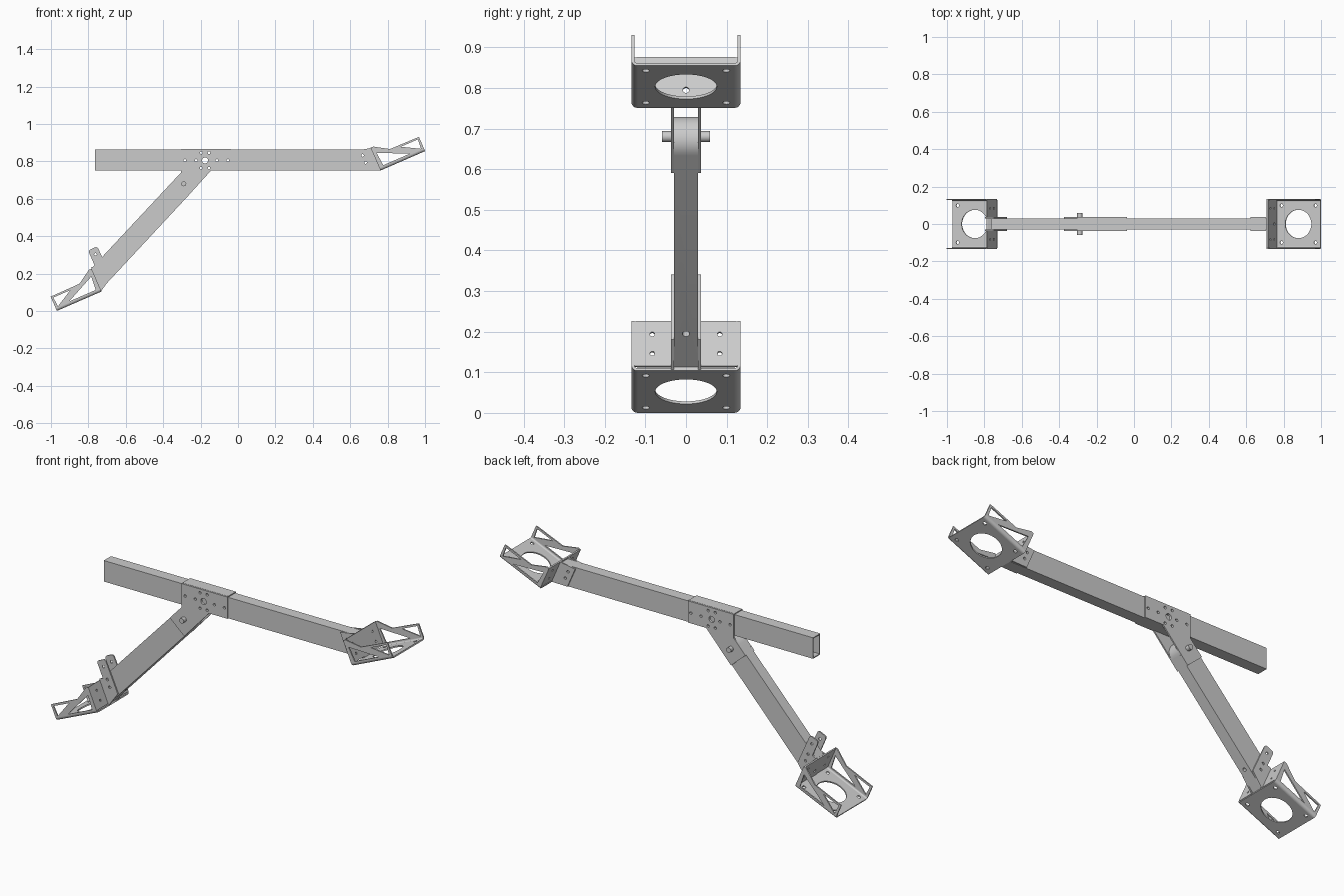
import bpy, bmesh, math
from mathutils import Vector, Matrix

if "Cube" in bpy.data.objects:
    bpy.data.objects.remove(bpy.data.objects["Cube"])

X, Y, Z = Vector((1, 0, 0)), Vector((0, 1, 0)), Vector((0, 0, 1))
T = 0.007                      # sheet thickness
TILT = math.radians(23.5)


def disc(a, b, r, n=14):
    return [(a + r * math.cos(2 * math.pi * i / n), b + r * math.sin(2 * math.pi * i / n)) for i in range(n)]


def arc(a, b, r, d0, d1, n=6):
    return [(a + r * math.cos(math.radians(d0 + (d1 - d0) * i / n)),
             b + r * math.sin(math.radians(d0 + (d1 - d0) * i / n))) for i in range(n + 1)]


def rect(a0, a1, b0, b1, r=0):
    if not r:
        return [(a0, b0), (a1, b0), (a1, b1), (a0, b1)]
    return (arc(a0 + r, b0 + r, r, 180, 270) + arc(a1 - r, b0 + r, r, 270, 360)
            + arc(a1 - r, b1 - r, r, 0, 90) + arc(a0 + r, b1 - r, r, 90, 180))


def finish(me):
    bm = bmesh.new()
    bm.from_mesh(me)
    bmesh.ops.remove_doubles(bm, verts=bm.verts, dist=1e-5)
    bmesh.ops.recalc_face_normals(bm, faces=bm.faces)
    bm.to_mesh(me)
    bm.free()
    me.shade_smooth()
    me.set_sharp_from_angle(angle=math.radians(35))


def plate(name, loops, depth, a, b, origin):
    """Extrude an outline (first loop) with holes (other loops) about origin, in the a-b plane."""
    cu = bpy.data.curves.new(name, 'CURVE')
    cu.dimensions, cu.fill_mode, cu.extrude = '2D', 'BOTH', depth / 2
    for loop in loops:
        s = cu.splines.new('POLY')
        s.points.add(len(loop) - 1)
        for pt, (u, v) in zip(s.points, loop):
            pt.co = (u, v, 0, 1)
        s.use_cyclic_u = True
    tmp = bpy.data.objects.new(name + "_curve", cu)
    bpy.context.collection.objects.link(tmp)
    dg = bpy.context.evaluated_depsgraph_get()
    me = bpy.data.meshes.new_from_object(tmp.evaluated_get(dg))
    bpy.data.objects.remove(tmp)
    n = a.cross(b)
    m = Matrix((a, b, n)).transposed().to_4x4()
    m.translation = origin
    me.transform(m)
    finish(me)
    ob = bpy.data.objects.new(name, me)
    bpy.context.collection.objects.link(ob)
    return ob


def drill(ob, loops, depth, a, b, origin):
    cut = plate("cutter", loops, depth, a, b, origin)
    cut.hide_render = True
    mod = ob.modifiers.new("holes", 'BOOLEAN')
    mod.object, mod.operation, mod.solver = cut, 'DIFFERENCE', 'EXACT'
    dg = bpy.context.evaluated_depsgraph_get()
    me = bpy.data.meshes.new_from_object(ob.evaluated_get(dg))
    ob.modifiers.clear()
    ob.data = me
    bpy.data.objects.remove(cut)
    finish(me)


def tray(side, o, p, q, ear, ear_holes):
    """Folded sheet tray: p runs outward along the base, q is the base normal."""
    L, W, R = 0.26, 0.134, 0.014
    c = L / 2
    # base with large opening and four bolt holes
    plate(side + "_tray_base",
          [rect(0, L, -W + R, W - R), disc(c, 0, 0.076, 48)]
          + [disc(c + i * 0.099, j * 0.099, 0.009) for i in (-1, 1) for j in (-1, 1)],
          T, p, Y, o + q * T / 2)
    # back plate with tongue
    r = 0.014
    outline = ([(-0.035, 0), (0.035, 0), (0.035, 0.012)] + arc(W - r, 0.012 + r, r, 270, 360)
               + arc(W - r, 0.133 - r, r, 0, 90) + arc(-W + r, 0.133 - r, r, 90, 180)
               + arc(-W + r, 0.012 + r, r, 180, 270) + [(-0.035, 0.012)])
    plate(side + "_tray_back",
          [outline, disc(0, 0.045, 0.008)]
          + [disc(j * 0.083, k, 0.006) for j in (-1, 1) for k in (0.046, 0.098)],
          T, Y, q, o + p * T / 2)
    for s, tag in ((-1, "front"), (1, "rear")):
        # rounded bend between base and cheek
        bend = arc(W - R, R, R, 270, 360) + arc(W - R, R, R - T, 360, 270)
        plate(f"{side}_tray_bend_{tag}", [[(s * u, v) for u, v in bend]], L, Y, q, o + p * c)
        # cheek with two triangular windows
        plate(f"{side}_tray_cheek_{tag}",
              [[(0, R), (L, R), (L, 0.083), (0.092, 0.085), (0.015, 0.133), (0, 0.133)],
               [(0.249, 0.073), (0.15, 0.073), (0.245, 0.02)],
               [(0.18, 0.02), (0.025, 0.02), (0.018, 0.095)]],
              T, p, q, o + Y * s * (W - T / 2))
        # clamping ear
        plate(f"{side}_ear_{tag}", [ear] + [disc(u, v, 0.007) for u, v in ear_holes],
              T, p, q, o + Y * s * (0.03 + T / 2))


# main beam: hollow tube with slanted right end
z0, z1 = 0.751, 0.862
beam = plate("main_beam", [rect(-0.03, 0.03, z0, z1), rect(-0.025, 0.025, z0 + 0.005, z1 - 0.005)],
             1.48, Y, Z, Vector((-0.025, 0, 0)))
for v in beam.data.vertices:
    if v.co.x > 0:
        v.co.x = 0.762 - 0.435 * (v.co.z - z0)

# centre joint holes, shared by beam and cheek plates
hx, hz = -0.176, 0.805
joint_holes = [disc(hx, hz, 0.016, 20)]
joint_holes += [disc(hx + d, hz, 0.007) for d in (-0.108, -0.048, 0.063, 0.122)]
joint_holes += [disc(hx + i * 0.021, hz + j * 0.041, 0.007) for i in (-1, 1) for j in (-1, 1)]
drill(beam, joint_holes, 0.2, X, Z, Vector((0, 0, 0)))

# centre bracket: two cheeks and a top strap
outline = [(-0.305, 0.866), (-0.037, 0.866), (-0.037, z0), (-0.144, z0),
           (-0.289, 0.591), (-0.374, 0.666), (-0.305, 0.74)]
for s, tag in ((-1, "front"), (1, "rear")):
    plate("joint_cheek_" + tag, [outline] + joint_holes, T, X, Z, Y * s * (0.03 + T / 2))
plate("joint_strap", [rect(-0.305, -0.037, -0.03, 0.03)], 0.005, X, Y, Vector((0, 0, 0.8645)))

# leg with round top, swinging on the pin
px, pz = -0.291, 0.672
leg = plate("leg", [[(-0.784, 0.227), (-0.734, 0.113)] + arc(px, pz, 0.0565, -43, 137, 16)],
            0.06, X, Z, Vector((0, 0, 0)))
n = Vector((0.731, 0, -0.682))
drill(leg, [disc(0, 0, 0.009)], 0.06, Y, n.cross(Y).normalized(), Vector((-0.659, 0, 0.195)))

# pivot pin
plate("pivot_pin", [disc(-0.29, 0.68, 0.0135, 24)], 0.117, X, Z, Vector((0, 0, 0)))

# end trays
c, s = math.cos(TILT), math.sin(TILT)
up = Vector((-s, 0, c))
right_holes = [(-0.056, 0.112), (-0.0565, 0.071)]
tray("right", Vector((0.762, 0, 0.751)), Vector((c, 0, s)), up,
     [(0, 0.003), (0, 0.133), (-0.01, 0.133), (-0.085, 0.152), (-0.085, 0.038)], right_holes)
drill(beam, [disc(u, v, 0.007) for u, v in right_holes], 0.2, Vector((c, 0, s)), up, Vector((0.762, 0, 0.751)))
tray("left", Vector((-0.73, 0, 0.104)), Vector((-c, 0, -s)), up,
     [(0, 0.003), (0, 0.14), (-0.022, 0.14)] + arc(-0.035, 0.217, 0.013, 0, 90)
     + arc(-0.063, 0.217, 0.013, 90, 180) + [(-0.078, 0.05)],
     [(-0.05, 0.195), (-0.046, 0.13), (-0.044, 0.09)])
